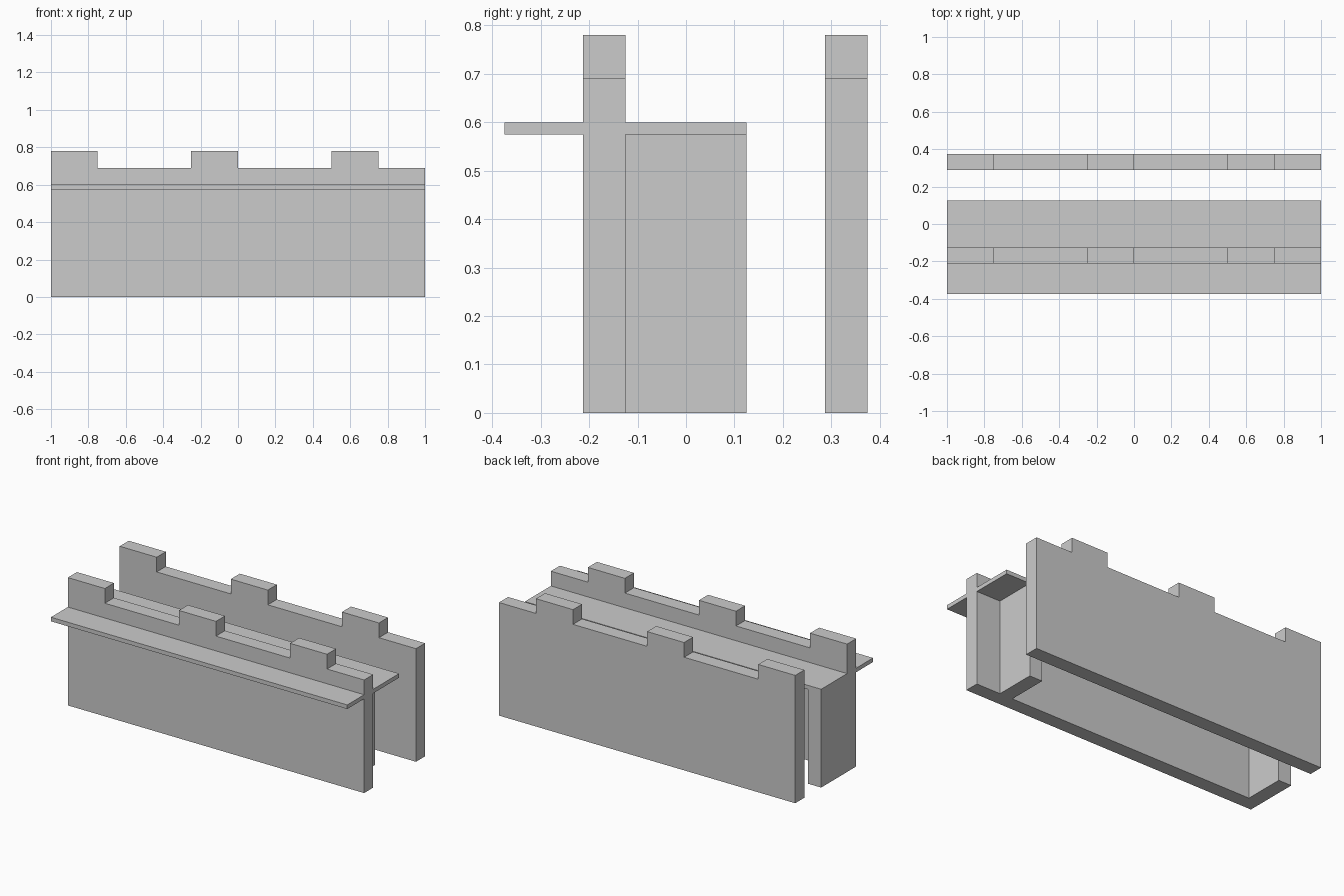
import bpy
import bmesh

if "Cube" in bpy.data.objects:
    bpy.data.objects.remove(bpy.data.objects["Cube"])

WALL_T = 0.0875
WALL_TOP, MERLON_TOP = 0.69, 0.78
DECK_LOW, DECK_TOP = 0.575, 0.6


def finish(name, bm):
    bmesh.ops.recalc_face_normals(bm, faces=bm.faces)
    mesh = bpy.data.meshes.new(name)
    bm.to_mesh(mesh)
    bm.free()
    obj = bpy.data.objects.new(name, mesh)
    bpy.context.collection.objects.link(obj)
    return obj


def extrude_profile(name, profile, y0, y1):
    """Extrude an (x, z) outline from y0 to y1."""
    bm = bmesh.new()
    face = bm.faces.new([bm.verts.new((x, y0, z)) for x, z in profile])
    new = bmesh.ops.extrude_face_region(bm, geom=[face])["geom"]
    verts = [v for v in new if isinstance(v, bmesh.types.BMVert)]
    bmesh.ops.translate(bm, verts=verts, vec=(0, y1 - y0, 0))
    return finish(name, bm)


def box(name, x0, x1, y0, y1, z0, z1):
    return extrude_profile(name, [(x0, z0), (x1, z0), (x1, z1), (x0, z1)], y0, y1)


# Crenellated outline: three merlons spaced evenly from the left end
outline = [(-1, 0)]
for i in range(3):
    x = -1 + 0.75 * i
    if i:
        outline.append((x, WALL_TOP))
    outline += [(x, MERLON_TOP), (x + 0.25, MERLON_TOP), (x + 0.25, WALL_TOP)]
outline += [(1, WALL_TOP), (1, 0)]

# Front and back battlement walls
for name, y in (("front_wall", -0.2125), ("back_wall", 0.2875)):
    extrude_profile(name, outline, y, y + WALL_T)

# Walkway deck on both sides of the front wall
box("outer_ledge", -1, 1, -0.375, -0.2125, DECK_LOW, DECK_TOP)
box("inner_walkway", -1, 1, -0.125, 0.125, DECK_LOW, DECK_TOP)

# Buttresses under the inner walkway
for name, x in (("left_buttress", -1), ("right_buttress", 0.75)):
    box(name, x, x + WALL_T, -0.125, 0.125, 0, DECK_LOW)
